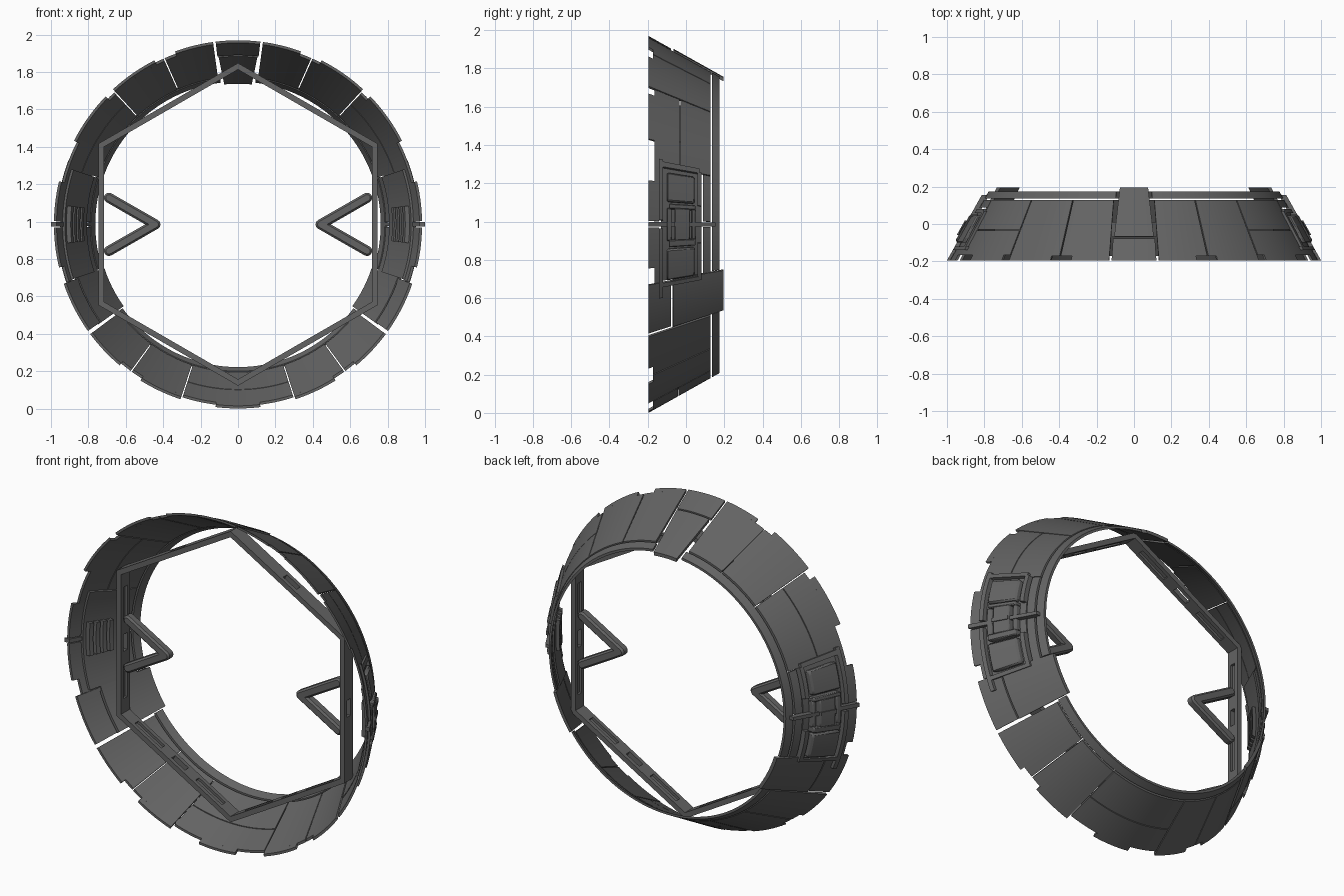
import bpy, bmesh, math
from mathutils import Vector

if "Cube" in bpy.data.objects:
    bpy.data.objects.remove(bpy.data.objects["Cube"])

CZ = 0.985                      # height of the ring axis
T30 = math.tan(math.radians(30))

mat = bpy.data.materials.new("dark grey metal")
mat.diffuse_color = (0.125, 0.125, 0.125, 1)
mat.use_nodes = True
mat.node_tree.nodes["Principled BSDF"].inputs["Base Color"].default_value = mat.diffuse_color


def radius(y):
    return 0.875 - 0.56 * y


def finish(name, bm, mirror=True, bevel=0.0, smooth=True):
    bmesh.ops.recalc_face_normals(bm, faces=bm.faces)
    me = bpy.data.meshes.new(name)
    bm.to_mesh(me)
    bm.free()
    me.materials.append(mat)
    ob = bpy.data.objects.new(name, me)
    bpy.context.collection.objects.link(ob)
    if bevel:
        b = ob.modifiers.new("bevel", 'BEVEL')
        b.width, b.segments, b.limit_method = bevel, 1, 'ANGLE'
    if mirror:
        ob.modifiers.new("mirror", 'MIRROR').use_axis[0] = True
    if smooth:
        bpy.ops.object.select_all(action='DESELECT')
        ob.select_set(True)
        bpy.context.view_layer.objects.active = ob
        bpy.ops.object.shade_smooth_by_angle(angle=math.radians(25))
    return ob


def add_panel(bm, a0, a1, y0, y1, h0=-0.014, h1=0.0, taper=0.0):
    """Curved slab on the cone: angles in degrees, h = height over the skin;
    taper narrows the back edge by that many degrees on each end."""
    n = max(1, math.ceil(abs(a1 - a0) / 2))
    rows = []
    for i in range(n + 1):
        f = i / n
        row = []
        for y, h, t in ((y0, h0, 0), (y1, h0, taper), (y1, h1, taper), (y0, h1, 0)):
            a = math.radians(a0 + t + (a1 - a0 - 2 * t) * f)
            r = radius(y) + h
            row.append(bm.verts.new((r * math.cos(a), y, CZ + r * math.sin(a))))
        rows.append(row)
    for p, q in zip(rows, rows[1:]):
        for k in range(4):
            bm.faces.new((p[k], p[(k + 1) % 4], q[(k + 1) % 4], q[k]))
    bm.faces.new(rows[0])
    bm.faces.new(rows[-1])


def panels(name, specs, mirror=True, bevel=0.0):
    bm = bmesh.new()
    for s in specs:
        add_panel(bm, *s)
    return finish(name, bm, mirror, bevel)


def zang(z):
    """Angle on the right side for a given height offset from the axis."""
    return math.degrees(math.asin(z / 0.875))


F, N, B = -0.195, -0.172, 0.127      # lip front, notch front, panel back

# Top keystone, in two pieces
panels("top_front_plate", [(83, 97, F, -0.078)], False)
panels("top_back_plate", [(83.4, 96.6, -0.066, 0.195, -0.014, 0.006, 1.0)], False)

# Upper shell plates, each with a stepped front lip
panels("upper_plate_a", [(66.2, 82.2, N, B), (70, 82.2, F, N)])
panels("upper_plate_b", [(47.2, 65.8, N, B), (47.2, 63, F, N)])
panels("upper_plate_c_front", [(18.6, 46.8, -0.165, -0.034), (27, 44, F, -0.165)])
panels("upper_plate_c_back", [(18.6, 46.8, -0.03, B)])

# Lower shell plates
panels("cheek_front_plate", [(-35.4, -18.8, F, -0.078)])
panels("cheek_back_plate", [(-35.6, -18.2, -0.068, 0.195, -0.014, 0.006)])
panels("lower_plate_a", [(-53.8, -36.6, N, B), (-50, -36.6, F, N)])
panels("lower_plate_b", [(-71.8, -54.2, N, B), (-71.8, -58, F, N)])
panels("bottom_front_plate", [(-107.8, -72.2, N, -0.042), (-97, -83, F, N)], False)
panels("bottom_back_plate", [(-107.8, -72.2, -0.038, B)], False)

# Thin rear rim, broken by the keystone and cheek plates
panels("rear_rim_upper", [(-17.8, 83, 0.136, 0.175)])
panels("rear_rim_lower", [(-144, -36, 0.136, 0.175)], False)

# Side unit: base skin, front lips and rear strip
up, dn = zang(0.275), zang(-0.275)
panels("side_base", [(dn, up, -0.13, 0.08, -0.022, -0.006)])
panels("side_front_lips", [(zang(0.015), zang(0.205), F, -0.14),
                           (zang(-0.205), zang(-0.015), F, -0.14),
                           (zang(0.205), zang(0.28), -0.165, -0.14),
                           (zang(-0.28), zang(-0.205), -0.165, -0.14)])
panels("side_rear_strip", [(zang(0.015), up, 0.088, B), (dn, zang(-0.015), 0.088, B)])

# Raised trim frame around the side unit
panels("side_trim", [(zang(0.02), zang(0.31), -0.14, -0.12, -0.01, 0.016),
                     (zang(-0.35), zang(-0.02), -0.14, -0.12, -0.01, 0.016),
                     (zang(0.1), zang(0.28), 0.06, 0.08, -0.01, 0.016),
                     (zang(-0.3), zang(-0.1), 0.06, 0.08, -0.01, 0.016),
                     (zang(0.275), zang(0.3), -0.12, 0.07, -0.01, 0.016),
                     (zang(-0.3), zang(-0.28), -0.12, 0.07, -0.01, 0.016)])

# Outer boxes, centre block and thin horizontal fin
panels("side_boxes", [(zang(0.11), zang(0.25), -0.1, 0.045, -0.01, 0.026),
                      (zang(-0.27), zang(-0.12), -0.1, 0.045, -0.01, 0.026)], bevel=0.008)
panels("side_centre_block", [(zang(-0.08), zang(0.08), -0.06, 0.02, -0.01, 0.034),
                             (zang(0.075), zang(0.1), -0.09, 0.05, -0.01, 0.034),
                             (zang(-0.11), zang(-0.075), -0.09, 0.05, -0.01, 0.034),
                             (zang(-0.08), zang(0.08), -0.1, -0.075, -0.01, 0.022),
                             (zang(-0.08), zang(0.08), 0.03, 0.05, -0.01, 0.022)], bevel=0.005)
panels("side_fin", [(-0.7, 0.7, -0.195, -0.06, -0.014, 0.016),
                    (-0.7, 0.7, -0.06, 0.02, -0.014, 0.04),
                    (-0.7, 0.7, 0.02, 0.155, -0.014, 0.026)])

# Grille bars on the inner face of the side unit
panels("inner_grille", [(zang(-0.095), zang(0.095), y, y + 0.02, -0.045, -0.02)
                        for y in (-0.115, -0.08, -0.045, -0.01)])


def add_bar(bm, ang, t0, t1, r0, r1, y0, y1):
    """Block on one hexagon side; t = None runs to the mitred corner."""
    d = Vector((math.cos(ang), 0, math.sin(ang)))
    s = Vector((-math.sin(ang), 0, math.cos(ang)))
    v = []
    for y in (y0, y1):
        for r, end in ((r0, 0), (r0, 1), (r1, 1), (r1, 0)):
            t = (t0, t1)[end]
            if t is None:
                t = r * T30 * (1 if end else -1)
            v.append(bm.verts.new(d * r + s * t + Vector((0, y, CZ))))
    for q in ((0, 1, 2, 3), (4, 5, 6, 7), (0, 1, 5, 4), (1, 2, 6, 5), (2, 3, 7, 6), (3, 0, 4, 7)):
        bm.faces.new([v[i] for i in q])


# Hexagonal inner frame with grooves and a through slot on every side
bm = bmesh.new()
RI, RO = 0.717, 0.747
for k in range(6):
    a = math.radians(60 * k)
    for y0, y1 in ((-0.07, -0.047), (-0.013, 0.01)):
        add_bar(bm, a, None, None, RI, RO, y0, y1)
    for t0, t1, r0 in ((None, -0.33, RI), (-0.33, -0.13, RI + 0.015), (-0.13, -0.05, RI),
                       (0.05, 0.13, RI), (0.13, 0.33, RI + 0.015), (0.33, None, RI)):
        add_bar(bm, a, t0, t1, r0, RO, -0.047, -0.013)
finish("hexagon_frame", bm, mirror=False, smooth=False)

# V-shaped hooks: two rounded arms meeting at a point
bm = bmesh.new()
for sgn in (1, -1):
    p, q = Vector((0.442, 0, CZ)), Vector((0.69, 0, CZ + 0.142 * sgn))
    base = math.atan2(q.z - p.z, q.x - p.x)
    ring = []
    for c, off in ((q, -90), (p, 90)):
        for i in range(9):
            g = base + math.radians(off + i * 22.5)
            ring.append(c + 0.027 * Vector((math.cos(g), 0, math.sin(g))))
    lo = [bm.verts.new(c + Vector((0, -0.057, 0))) for c in ring]
    hi = [bm.verts.new(c + Vector((0, -0.003, 0))) for c in ring]
    bm.faces.new(lo)
    bm.faces.new(hi)
    for i in range(len(ring)):
        j = (i + 1) % len(ring)
        bm.faces.new((lo[i], lo[j], hi[j], hi[i]))
finish("v_hook", bm, bevel=0.01)
